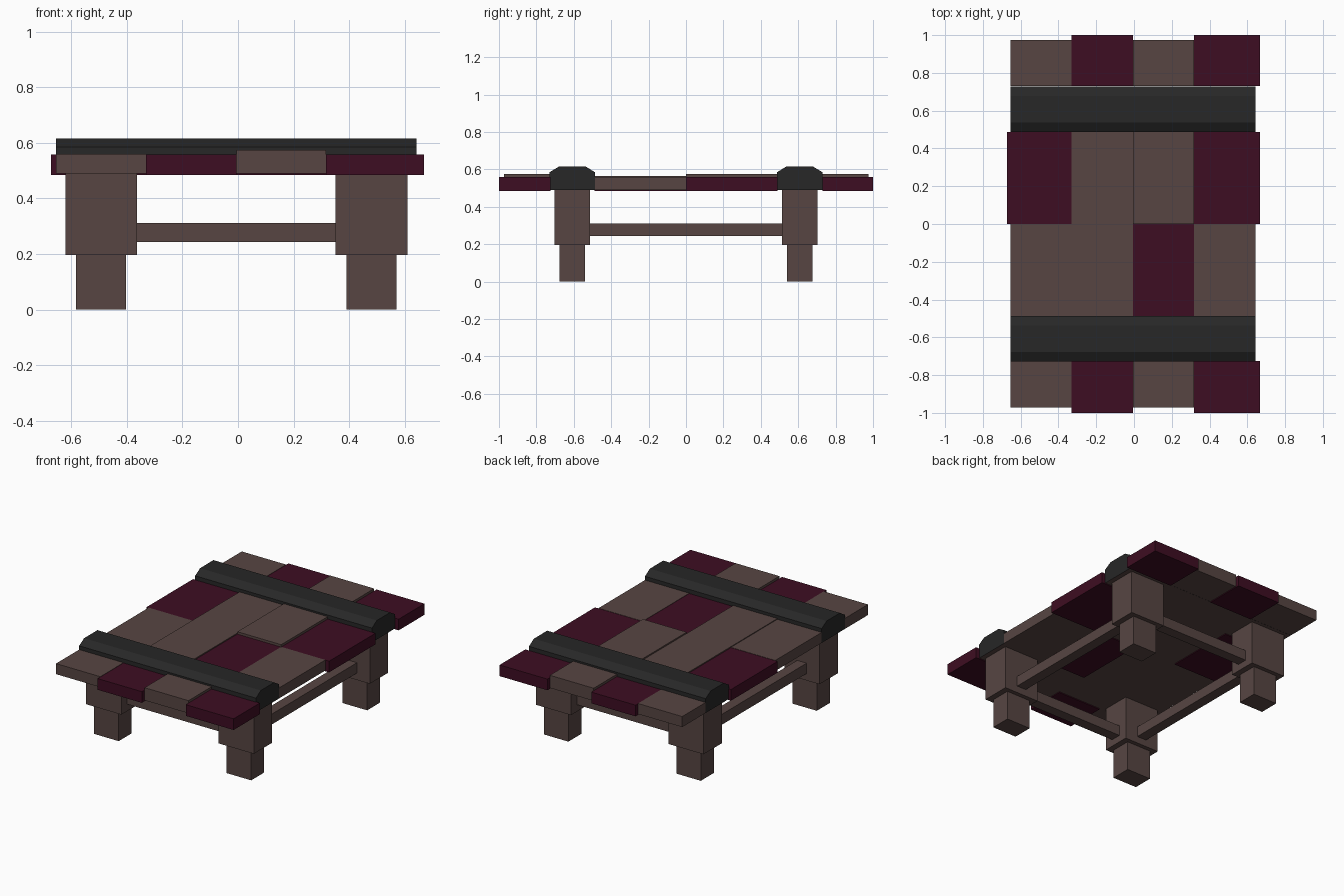
import bpy, bmesh

if "Cube" in bpy.data.objects:
    bpy.data.objects.remove(bpy.data.objects["Cube"])

def material(name, rgb):
    m = bpy.data.materials.new(name)
    m.diffuse_color = (*rgb, 1)
    m.use_nodes = True
    m.node_tree.nodes["Principled BSDF"].inputs["Base Color"].default_value = m.diffuse_color
    return m

wood = material("wood", (0.095, 0.060, 0.055))
maroon = material("maroon", (0.048, 0.004, 0.016))
dark = material("dark_band", (0.020, 0.020, 0.020))

def finish(name, bm, *mats):
    bmesh.ops.recalc_face_normals(bm, faces=bm.faces)
    me = bpy.data.meshes.new(name)
    bm.to_mesh(me)
    bm.free()
    for m in mats:
        me.materials.append(m)
    ob = bpy.data.objects.new(name, me)
    bpy.context.collection.objects.link(ob)
    return ob

def box(name, x, y, z, mat):
    bm = bmesh.new()
    bmesh.ops.create_cube(bm, size=1)
    for v in bm.verts:
        for i, (a, b) in enumerate((x, y, z)):
            v.co[i] = a if v.co[i] < 0 else b
    return finish(name, bm, mat)

CX = -0.006          # the frame sits slightly left of centre
LX, LY = 0.486, 0.608

# stepped legs
for sx, side in ((-1, "left"), (1, "right")):
    for sy, end in ((-1, "front"), (1, "back")):
        x, y = CX + sx * LX, sy * LY
        box(f"{end}_{side}_leg", (x - 0.129, x + 0.129), (y - 0.096, y + 0.096), (0.197, 0.49), wood)
        box(f"{end}_{side}_foot", (x - 0.09, x + 0.09), (y - 0.068, y + 0.068), (0, 0.197), wood)

# rails between the legs
for s, side, end in ((-1, "left", "front"), (1, "right", "back")):
    x, y = CX + s * LX, s * LY
    box(f"{side}_rail", (x - 0.035, x + 0.035), (-LY + 0.096, LY - 0.096), (0.243, 0.312), wood)
    box(f"{end}_rail", (CX - LX + 0.129, CX + LX - 0.129), (y - 0.035, y + 0.035), (0.243, 0.312), wood)

# table top boards: w = wood, h = raised wood, m = maroon
columns = (-0.655, -0.33, -0.005, 0.317, 0.642)
rows = (("front_end", -0.972, -0.725, "wmhm"), ("front_middle", -0.488, 0, "wvmw"),
        ("back_middle", 0, 0.488, "mvhm"), ("back_end", 0.975, 0.73, "wmhm"))
tops = {"w": 0.56, "v": 0.565, "h": 0.574, "m": 0.558}
for name, ya, yb, kinds in rows:
    for i, k in enumerate(kinds):
        x0, x1, y0 = columns[i], columns[i + 1], ya
        if k == "m":                       # maroon boards overhang the edge
            x0 -= 0.017 * (i == 0)
            x1 += 0.026 * (i == 3)
            if "end" in name:
                y0 = 1.0 if ya > 0 else -1.0
        box(f"{name}_board_{i + 1}", (x0, x1), (min(y0, yb), max(y0, yb)),
            (0.484 if k == "m" else 0.49, tops[k]), maroon if k == "m" else wood)

# chamfered cross bands, with wood showing on the underside
profile = ((-0.121, 0.49), (-0.121, 0.585), (-0.07, 0.616), (0.07, 0.616), (0.121, 0.585), (0.121, 0.49))
for s, end in ((-1, "front"), (1, "back")):
    bm = bmesh.new()
    face = bm.faces.new([bm.verts.new((-0.655, s * 0.608 + y, z)) for y, z in profile])
    new = bmesh.ops.extrude_face_region(bm, geom=[face])["geom"]
    bmesh.ops.translate(bm, vec=(1.297, 0, 0), verts=[g for g in new if isinstance(g, bmesh.types.BMVert)])
    if not any(f.calc_center_median().x < -0.65 for f in bm.faces):
        bmesh.ops.holes_fill(bm, edges=bm.edges)
    for f in bm.faces:
        f.material_index = int(all(abs(v.co.z - 0.49) < 1e-4 for v in f.verts))
    finish(f"{end}_band", bm, dark, wood)
